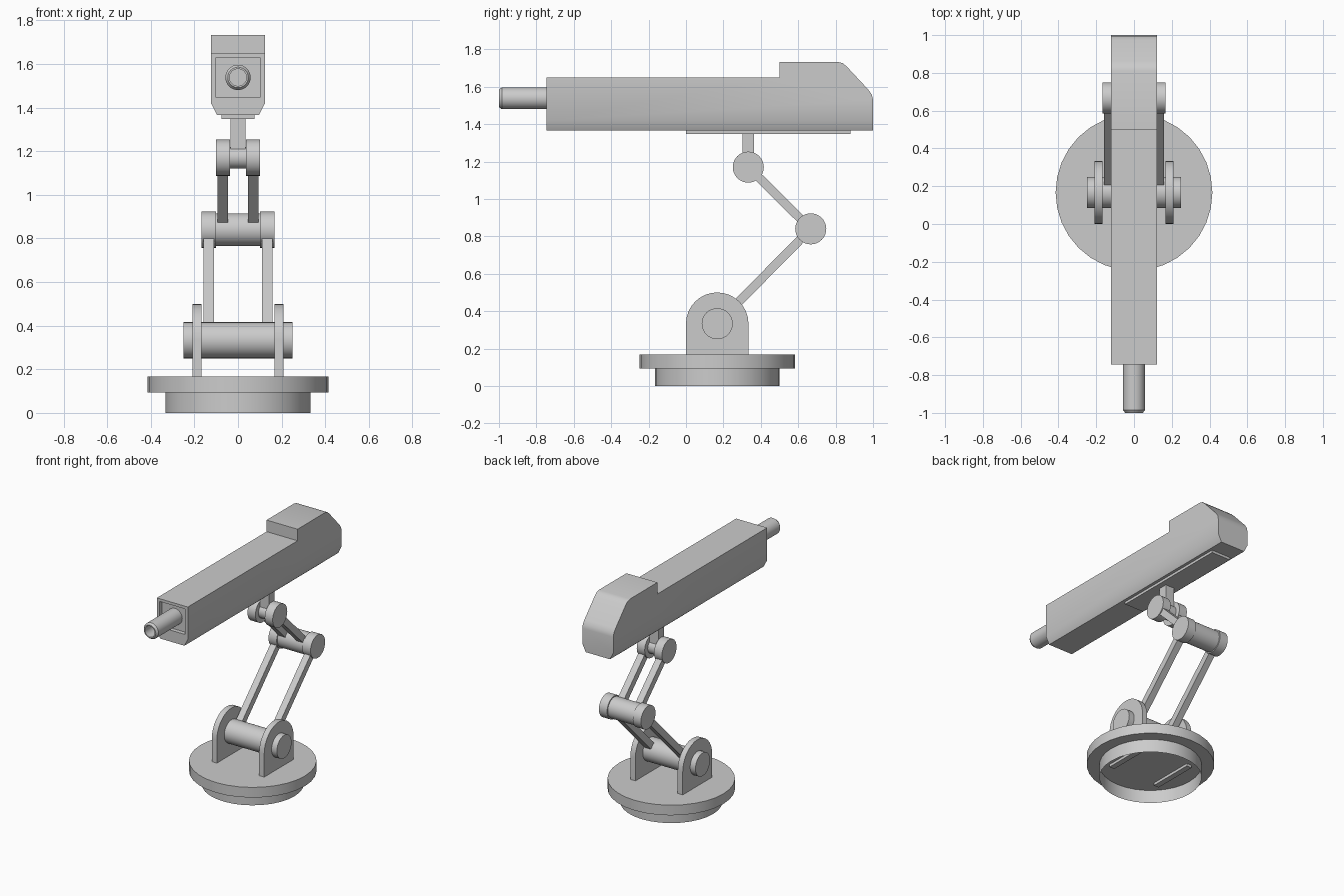
import bpy, bmesh
from math import sin, cos, pi
from mathutils import Vector

if "Cube" in bpy.data.objects:
    bpy.data.objects.remove(bpy.data.objects["Cube"])


def finish(name, bm, mirror=False):
    bmesh.ops.recalc_face_normals(bm, faces=bm.faces)
    mesh = bpy.data.meshes.new(name)
    bm.to_mesh(mesh)
    bm.free()
    ob = bpy.data.objects.new(name, mesh)
    bpy.context.collection.objects.link(ob)
    bpy.ops.object.select_all(action='DESELECT')
    ob.select_set(True)
    bpy.context.view_layer.objects.active = ob
    bpy.ops.object.shade_smooth_by_angle(angle=0.6)
    if mirror:
        ob.modifiers.new("mirror", 'MIRROR')
    return ob


def prism_bm(profile, x0, x1):
    """Extrude a (y, z) outline from x0 to x1."""
    bm = bmesh.new()
    face = bm.faces.new([bm.verts.new((x0, y, z)) for y, z in profile])
    ext = bmesh.ops.extrude_face_region(bm, geom=[face], use_keep_orig=True)
    moved = [v for v in ext["geom"] if isinstance(v, bmesh.types.BMVert)]
    bmesh.ops.translate(bm, verts=moved, vec=(x1 - x0, 0, 0))
    return bm


def prism(name, profile, x0, x1, mirror=False):
    return finish(name, prism_bm(profile, x0, x1), mirror)


def arc(centre, r, a0=0.0, a1=2 * pi, n=32, closed=True):
    steps = n if closed else n + 1
    return [(centre[0] + r * cos(a0 + (a1 - a0) * i / n),
             centre[1] + r * sin(a0 + (a1 - a0) * i / n)) for i in range(steps)]


def bar(a, b, width):
    """Outline of a straight bar between two pivots."""
    a, b = Vector(a), Vector(b)
    n = Vector((a.y - b.y, b.x - a.x)).normalized() * width / 2
    return [a + n, a - n, b - n, b + n]


def box(y0, y1, z0, z1):
    return [(y0, z0), (y1, z0), (y1, z1), (y0, z1)]


def lathe(name, profile, centre, axis, n=32):
    bm = bmesh.new()
    verts = [bm.verts.new(p) for p in profile]
    edges = [bm.edges.new(p) for p in zip(verts, verts[1:])]
    bmesh.ops.spin(bm, geom=verts + edges, cent=centre, axis=axis,
                   angle=2 * pi, steps=n)
    bmesh.ops.remove_doubles(bm, verts=bm.verts, dist=1e-4)
    return finish(name, bm)


SHOULDER, ELBOW, WRIST = (0.167, 0.333), (0.667, 0.84), (0.333, 1.17)
BASE_Y = 0.167

# Base: broad disc on an open collar
up = (0, 0, 1)
lathe("base_disc", [(r, BASE_Y, z) for r, z in
                    ((0, 0.094), (0.415, 0.094), (0.415, 0.167), (0, 0.167))],
      (0, BASE_Y, 0), up)
lathe("base_collar", [(0.333, BASE_Y, 0), (0.333, BASE_Y, 0.094)],
      (0, BASE_Y, 0), up)

# Round-topped brackets and the shoulder axle
bracket = arc(SHOULDER, 0.167, 0, pi, 16, False) + [(0, 0.075), (0.334, 0.075)]
prism("shoulder_bracket", bracket, 0.168, 0.208, True)
prism("shoulder_axle", arc(SHOULDER, 0.083), -0.25, 0.25)

# Lower arms and elbow
prism("lower_arm", bar(SHOULDER, ELBOW, 0.047), 0.11, 0.158, True)
prism("elbow_axle", arc(ELBOW, 0.075), -0.103, 0.103)
prism("elbow_cap", arc(ELBOW, 0.083), 0.102, 0.167, True)

# Upper arms and wrist
prism("upper_arm", bar(ELBOW, WRIST, 0.047), 0.045, 0.094, True)
prism("wrist_cap", arc(WRIST, 0.083), 0.037, 0.1, True)
prism("wrist_pivot", arc(WRIST, 0.05), -0.036, 0.036)
prism("wrist_post", box(0.302, 0.364, 1.17, 1.35), -0.035, 0.035)
prism("mount_plate", box(0, 0.88, 1.347, 1.37), -0.075, 0.075)

# Main housing: side outline with raised rear, lower long edges chamfered
outline = [(-0.745, 1.365), (1, 1.365), (1, 1.53), (0.994, 1.557), (0.975, 1.584),
           (0.862, 1.705), (0.84, 1.725), (0.81, 1.733), (0.5, 1.733),
           (0.5, 1.65), (-0.745, 1.65)]
bm = prism_bm(outline, -0.123, 0.123)
for s in (-1, 1):
    cut = bmesh.ops.bisect_plane(
        bm, geom=bm.verts[:] + bm.edges[:] + bm.faces[:], clear_outer=True,
        plane_co=(s * 0.123, 0, 1.418), plane_no=(s * 0.053, 0, -0.027))
    rim = [e for e in cut["geom_cut"] if isinstance(e, bmesh.types.BMEdge)]
    bmesh.ops.contextual_create(bm, geom=rim)
housing = finish("housing", bm)

# Square recess in the front of the housing
cutter = prism("recess_cutter", box(-0.8, -0.715, 1.447, 1.63), -0.102, 0.102)
cutter.hide_render = True
cutter.display_type = 'WIRE'
recess = housing.modifiers.new("recess", 'BOOLEAN')
recess.object = cutter
recess.operation = 'DIFFERENCE'
recess.solver = 'EXACT'

# Barrel with bevelled tip and bore
BARREL_Z = 1.538
lathe("barrel", [(r, y, BARREL_Z) for r, y in
                 ((0.058, -0.7), (0.058, -0.985), (0.047, -1.0),
                  (0.039, -1.0), (0.039, -0.8), (0, -0.8))],
      (0, 0, BARREL_Z), (0, 1, 0))
